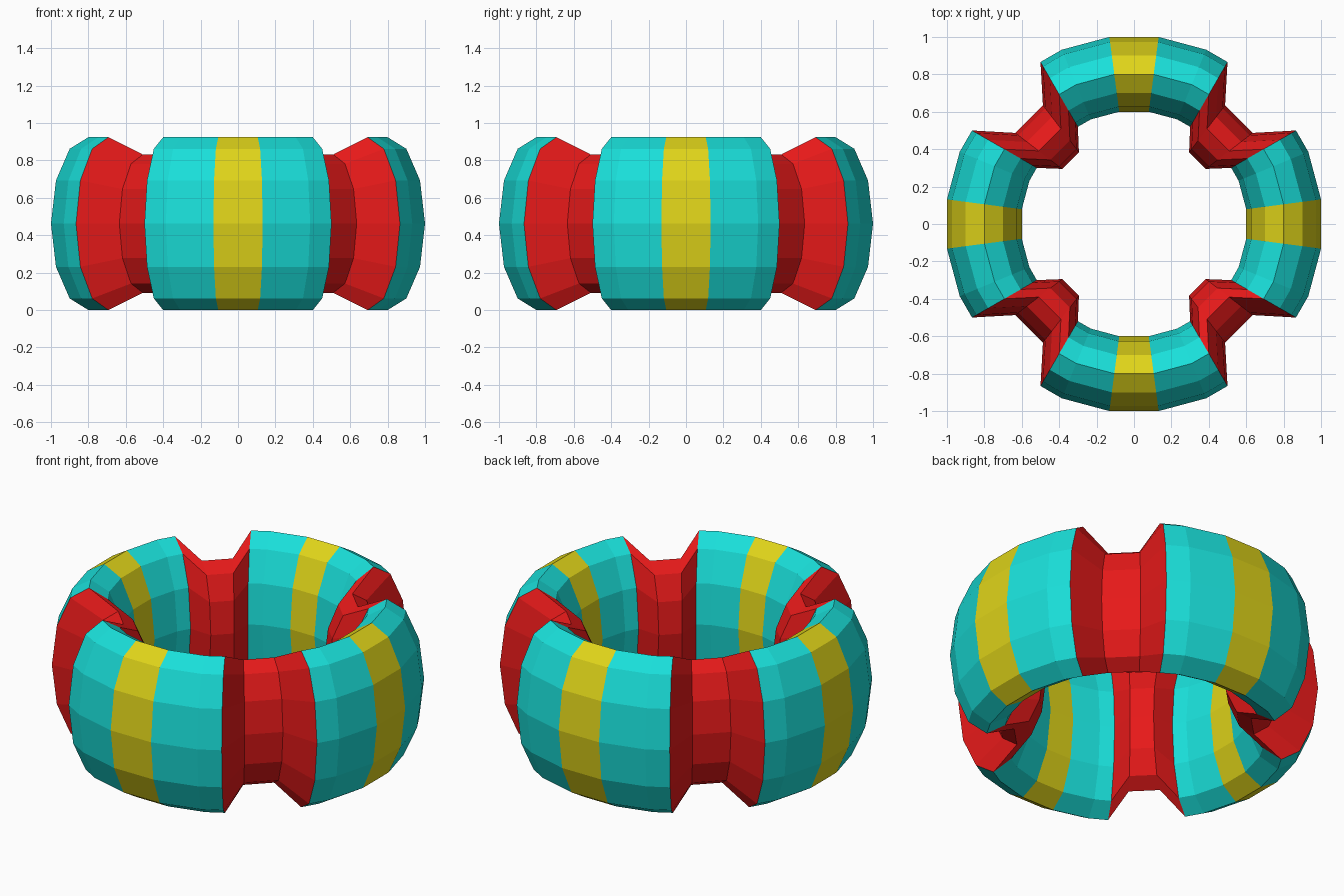
import bpy
from math import sin, cos, pi, radians

if "Cube" in bpy.data.objects:
    bpy.data.objects.remove(bpy.data.objects["Cube"])

SIDES = 12                     # points round the oval tube section
MID_Z = 0.462                  # tube centre height (half of total height)
K = 1 / cos(radians(7.5))      # corner radius factor of a 24-sided ring


def material(name, rgb):
    m = bpy.data.materials.new(name)
    m.diffuse_color = (*rgb, 1)
    m.use_nodes = True
    m.node_tree.nodes["Principled BSDF"].inputs["Base Color"].default_value = m.diffuse_color
    return m


cyan = material("cyan", (0.01, 0.74, 0.70))
yellow = material("yellow", (0.74, 0.66, 0.01))
red = material("red", (0.80, 0.01, 0.01))

FULL = (0.8 * K, 0.2 * K, MID_Z)        # tube section at ring corners
END = (0.8, 0.2, MID_Z)                 # tube section halfway along a facet
GROOVE = (0.642, 0.158, MID_Z * 0.8)    # shrunken section inside a notch


def section(angle, size):
    """Oval of points in the radial plane at the given angle."""
    dist, rx, rz = size
    a = radians(angle)
    pts = []
    for j in range(SIDES):
        p = 2 * pi * j / SIDES
        r = dist + rx * cos(p)
        pts.append((r * cos(a), r * sin(a), MID_Z + rz * sin(p)))
    return pts


def tube(name, stations, mat):
    """Loft an open tube through a series of (angle, section size)."""
    verts = [v for angle, size in stations for v in section(angle, size)]
    faces = []
    for i in range(len(stations) - 1):
        for j in range(SIDES):
            k = (j + 1) % SIDES
            a, b = i * SIDES, (i + 1) * SIDES
            faces.append((a + j, b + j, b + k, a + k))
    mesh = bpy.data.meshes.new(name)
    mesh.from_pydata(verts, [], faces)
    mesh.materials.append(mat)
    ob = bpy.data.objects.new(name, mesh)
    bpy.context.collection.objects.link(ob)
    return ob


for q in range(4):
    t = q * 90
    # yellow stripe in the middle of each quarter
    tube(f"stripe_{q + 1}", [(t - 7.5, FULL), (t + 7.5, FULL)], yellow)
    # cyan ring segments on both sides of the stripe
    tube(f"ring_segment_{q + 1}_a",
         [(t - 30, END), (t - 22.5, FULL), (t - 7.5, FULL)], cyan)
    tube(f"ring_segment_{q + 1}_b",
         [(t + 7.5, FULL), (t + 22.5, FULL), (t + 30, END)], cyan)
    # red notch joining this quarter to the next
    tube(f"notch_{q + 1}",
         [(t + 30, END), (t + 37.5, GROOVE), (t + 52.5, GROOVE), (t + 60, END)],
         red)
